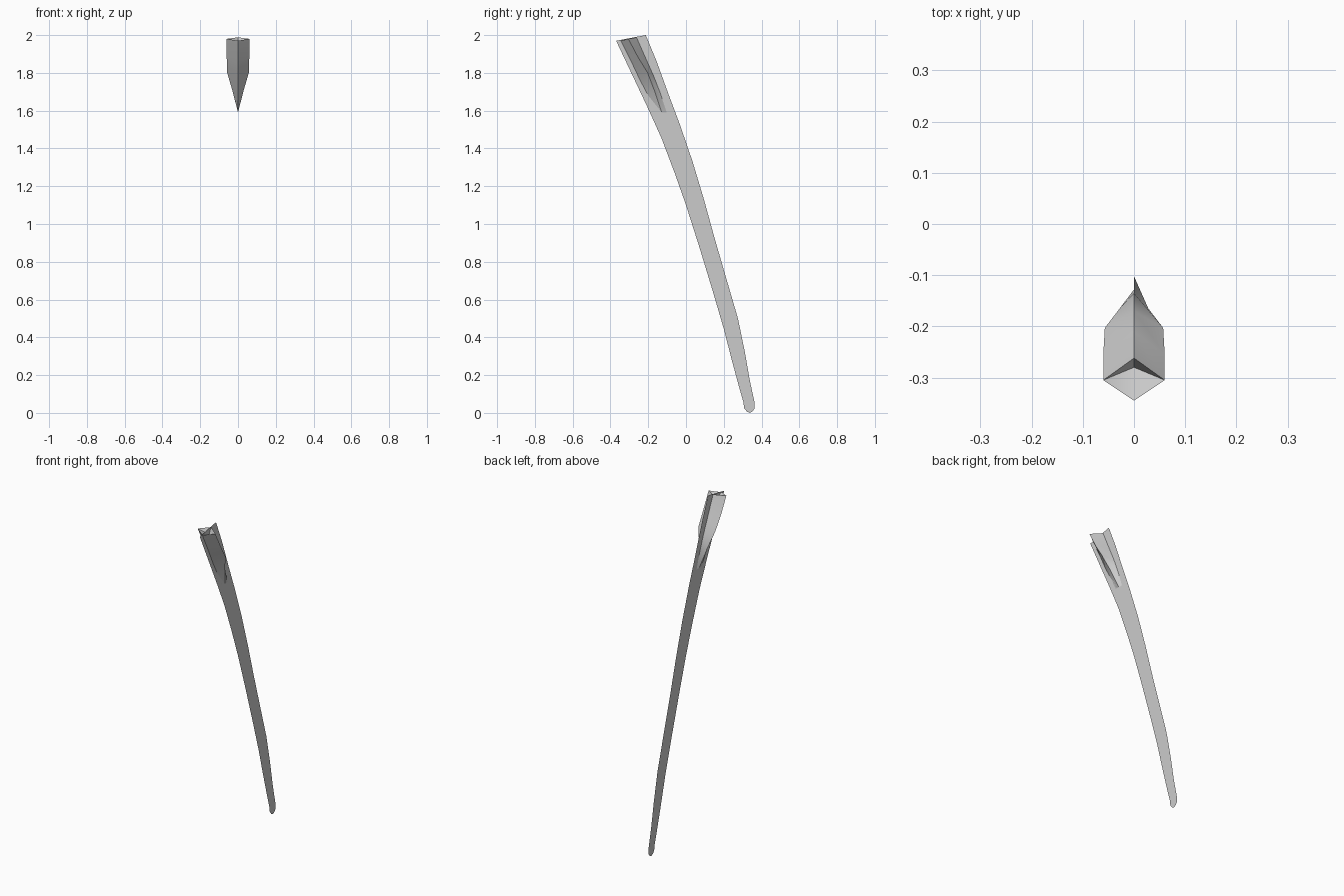
import bpy, math

if "Cube" in bpy.data.objects:
    bpy.data.objects.remove(bpy.data.objects["Cube"])


def make_object(name, verts, faces, angle=40):
    mesh = bpy.data.meshes.new(name)
    mesh.from_pydata(verts, [], faces)
    mesh.update()
    obj = bpy.data.objects.new(name, mesh)
    bpy.context.collection.objects.link(obj)
    bpy.ops.object.select_all(action='DESELECT')
    obj.select_set(True)
    bpy.context.view_layer.objects.active = obj
    bpy.ops.object.shade_smooth_by_angle(angle=math.radians(angle))
    return obj


# Flat curved blade, paired front and back edge points (y, z) from top to tip
front = [(-.37, 1.97), (-.285, 1.79), (-.2, 1.61), (-.13, 1.455), (-.06, 1.27), (0, 1.10),
         (.07, .88), (.14, .65), (.2, .445), (.245, .27), (.28, .14), (.303, .06), (.308, .025), (.322, .007)]
back = [(-.213, 2.0), (-.155, 1.86), (-.09, 1.68), (-.03, 1.52), (.035, 1.33), (.095, 1.13),
        (.15, .93), (.205, .74), (.275, .5), (.312, .32), (.338, .17), (.362, .06), (.364, .025), (.352, .007)]
n = len(front)
verts = [(0, y, z) for y, z in front + back] + [(0, .337, 0)]
faces = [(i, i + 1, n + i + 1, n + i) for i in range(n - 1)] + [(n - 1, 2 * n, 2 * n - 1)]
make_object("blade", verts, faces)

# Flared tube at the upper end: front keel, side ridge and back keel per station
stations = [  # front y, z, side half width, y, z, back y, z
    ((-.345, 1.97), (.06, -.305, 1.98), (-.262, 1.988)),
    ((-.285, 1.85), (.06, -.255, 1.885), (-.21, 1.87)),
    ((-.245, 1.765), (.057, -.203, 1.80), (-.17, 1.78)),
    ((-.20, 1.68), (.028, -.165, 1.70), (-.135, 1.69)),
    ((-.155, 1.592), (0, -.128, 1.59), (-.102, 1.59)),
]
verts, faces = [], []
for f, (w, y, z), b in stations:
    verts += [(0, *f), (w, y, z), (0, *b), (-w, y, z)]
for i in range(len(stations) - 1):
    for k in range(4):
        a, b = 4 * i + k, 4 * i + (k + 1) % 4
        faces.append((a, b, b + 4, a + 4))
# Slightly sunken end of the tube
verts.append((0, -.28, 1.95))
c = len(verts) - 1
faces += [(c, (k + 1) % 4, k) for k in range(4)]
make_object("flared_socket", verts, faces)
